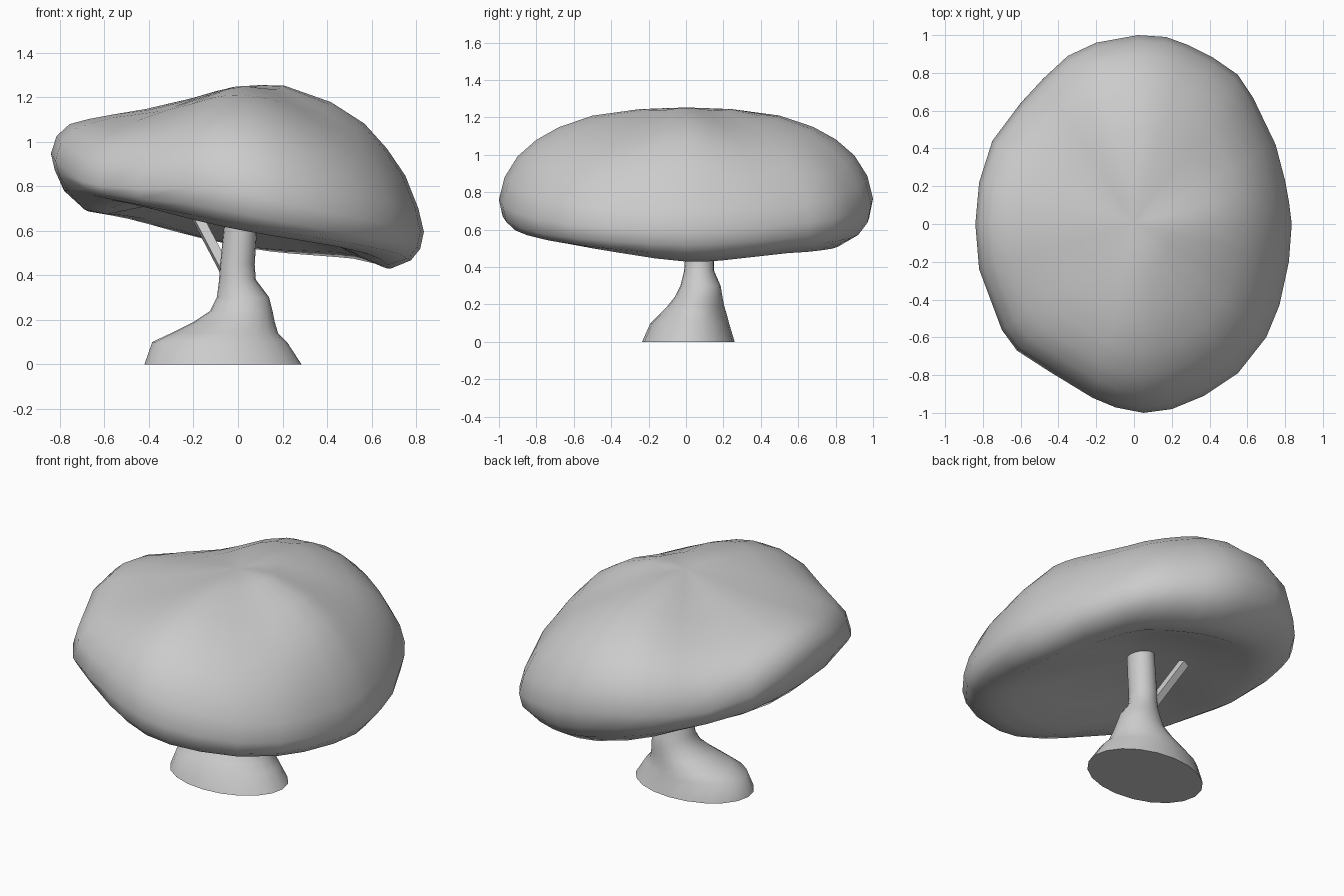
import bpy, bmesh, math
from mathutils import Vector

if "Cube" in bpy.data.objects:
    bpy.data.objects.remove(bpy.data.objects["Cube"])


def loft(name, rings, smooth_angle):
    """Skin closed rings of points, capping both ends."""
    bm = bmesh.new()
    loops = [[bm.verts.new(p) for p in ring] for ring in rings]
    for a, b in zip(loops, loops[1:]):
        n = len(a)
        for i in range(n):
            bm.faces.new((a[i], a[(i + 1) % n], b[(i + 1) % n], b[i]))
    bm.faces.new(loops[0][::-1])
    bm.faces.new(loops[-1])
    bmesh.ops.recalc_face_normals(bm, faces=bm.faces[:])
    me = bpy.data.meshes.new(name)
    bm.to_mesh(me)
    bm.free()
    ob = bpy.data.objects.new(name, me)
    bpy.context.collection.objects.link(ob)
    bpy.ops.object.select_all(action='DESELECT')
    ob.select_set(True)
    bpy.context.view_layer.objects.active = ob
    bpy.ops.object.shade_smooth_by_angle(angle=math.radians(smooth_angle))
    return ob


# Canopy outline seen from above
outline = [(.835, 0), (.82, .12), (.80, .23), (.75, .42), (.63, .67), (.55, .79),
           (.42, .88), (.28, .95), (.17, .99), (.02, 1), (-.2, .96), (-.35, .89),
           (-.48, .77), (-.6, .64), (-.75, .44), (-.82, .22), (-.84, 0),
           (-.82, -.24), (-.7, -.56), (-.62, -.67), (-.45, -.78), (-.22, -.92),
           (-.1, -.97), (.05, -1), (.2, -.98), (.37, -.91), (.55, -.79),
           (.70, -.6), (.77, -.43), (.82, -.2)]

# Ring scale, then height off the tilted mid plane at right, left, front, back
underside = [
    (.02, -.07, -.07, -.07, -.07),
    (.25, -.08, -.09, -.08, -.09),
    (.50, -.13, -.15, -.12, -.15),
    (.70, -.175, -.22, -.165, -.235),
    (.82, -.197, -.22, -.165, -.24),
    (.93, -.14, -.155, -.14, -.17),
    (.98, -.08, -.07, -.09, -.10),
    (1.0, 0, 0, 0, 0),
]
top = [
    (.97, .10, .084, .12, .12),
    (.90, .235, .15, .23, .23),
    (.80, .34, .19, .315, .315),
    (.68, .43, .23, .38, .38),
    (.50, .495, .287, .44, .44),
    (.25, .525, .38, .473, .473),
    (.12, .505, .435, .478, .478),
    (.02, .482, .472, .478, .478),
]


def canopy_ring(s, right, left, front, back, flatten):
    """Blend four heights round the ring; flatten thins each diagonal quarter."""
    ring = []
    for x, y in outline:
        r = math.hypot(x, y)
        c, d = x / r, y / r
        diagonal = 4 * c * c * d * d
        h = (c * c * (right + left) + c * (right - left)
             + d * d * (back + front) + d * (back - front)) / 2
        h *= 1 - flatten[(x > 0) * 2 + (y > 0)] * min(1, 4 * s * s) * diagonal
        droop = .10 * s ** 1.4 * diagonal if x < 0 else 0
        ring.append((s * x, s * y, .77 - .21 * s * x + h - droop))
    return ring


# Quarter order: front left, back left, front right, back right
loft("canopy", [canopy_ring(*s, (.6, .4, .13, .17)) for s in underside]
     + [canopy_ring(*s, (0, 0, .11, .11)) for s in top], 60)

# Trunk cross-sections: z, x range, y range
trunk = [(0, -.42, .285, -.235, .26), (.10, -.385, .22, -.19, .23),
         (.14, -.30, .18, -.15, .22), (.19, -.20, .165, -.10, .205),
         (.24, -.125, .155, -.06, .195), (.30, -.095, .14, -.03, .185),
         (.38, -.085, .08, -.01, .15), (.45, -.08, .075, -.005, .15),
         (.60, -.065, .085, -.005, .155), (.74, -.05, .09, 0, .155)]


def oval(z, x0, x1, y0, y1, n=20):
    return [((x0 + x1) / 2 + (x1 - x0) / 2 * math.cos(2 * math.pi * i / n),
             (y0 + y1) / 2 + (y1 - y0) / 2 * math.sin(2 * math.pi * i / n), z)
            for i in range(n)]


loft("trunk", [oval(*t) for t in trunk], 50)

# Side branch: a thin square stick leaning back and to the left
start, end = Vector((-.03, .09, .37)), Vector((-.185, .20, .665))
turn = (end - start).to_track_quat('Z', 'Y')
loft("branch", [[p + turn @ Vector((.03 * math.cos(math.tau * i / 4),
                                    .03 * math.sin(math.tau * i / 4), 0))
                 for i in range(4)] for p in (start, end)], 30)
